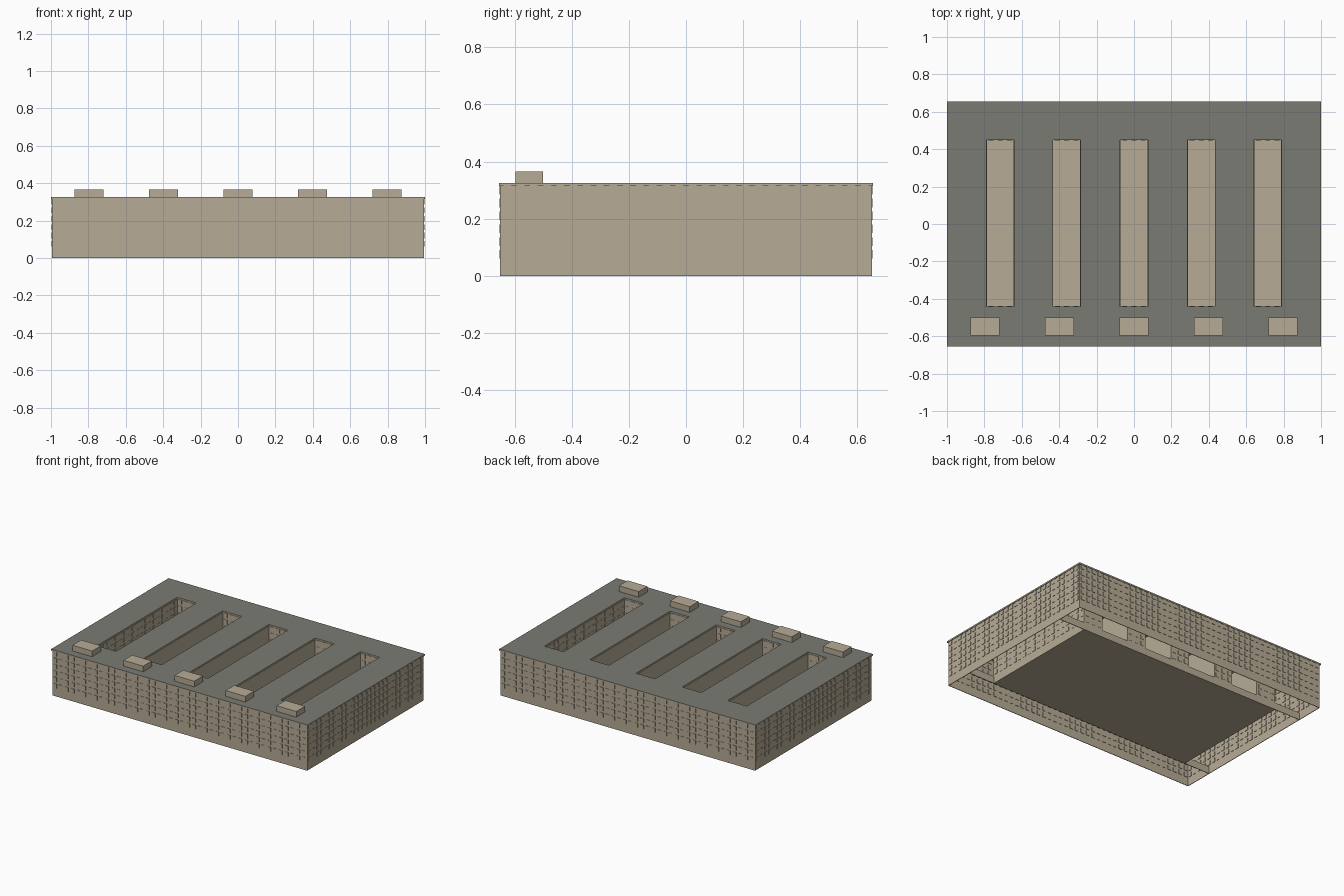
import bpy
import bmesh
from mathutils import Matrix, Vector

if "Cube" in bpy.data.objects:
    bpy.data.objects.remove(bpy.data.objects["Cube"])


def material(name, rgb):
    m = bpy.data.materials.new(name)
    m.use_nodes = True
    m.diffuse_color = (*rgb, 1)
    m.node_tree.nodes["Principled BSDF"].inputs["Base Color"].default_value = (*rgb, 1)
    return m


STONE = material("beige_stone", (0.47, 0.41, 0.305))
ROOF = material("grey_roofing", (0.195, 0.198, 0.168))

HALF_X, HALF_Y = 1.0, 0.655          # roof outline
WALL_X, WALL_Y = 0.992, 0.648        # facade planes
EAVE, TOP = 0.315, 0.325
YARDS = (-0.715, -0.36, 0.0, 0.36, 0.715)
YARD_HALF, YARD_FRONT, YARD_BACK = 0.074, -0.442, 0.45
SKIN = 0.004
FLOORS, PITCH, SILL = 6, 0.045, 0.06


def add_box(bm, low, high):
    low, high = Vector(low), Vector(high)
    size = high - low
    place = Matrix.Translation((low + high) / 2) @ Matrix.Diagonal((*size, 1))
    bmesh.ops.create_cube(bm, size=1, matrix=place)


def finish(name, bm, *mats):
    mesh = bpy.data.meshes.new(name)
    bm.to_mesh(mesh)
    bm.free()
    for m in mats:
        mesh.materials.append(m)
    obj = bpy.data.objects.new(name, mesh)
    bpy.context.collection.objects.link(obj)
    return obj


def box(name, low, high):
    bm = bmesh.new()
    add_box(bm, low, high)
    return finish(name, bm, STONE)


def wall(name, axis, plane, start, end, windows=True, proud=0.005):
    """Thin wall along an axis, with window surrounds standing proud of both sides."""
    def span(a, b, z0, z1, t):
        if axis == "x":
            return (a, plane - t, z0), (b, plane + t, z1)
        return (plane - t, a, z0), (plane + t, b, z1)

    bm = bmesh.new()
    add_box(bm, *span(start, end, 0, EAVE, SKIN / 2))
    if windows:
        count = int((end - start) / PITCH)
        step = (end - start) / count
        for i in range(count):
            mid = start + (i + 0.5) * step
            for f in range(FLOORS):
                z = SILL + f * PITCH
                add_box(bm, *span(mid - 0.013, mid + 0.013, z, z + 0.03, proud))
    return finish(name, bm, STONE)


# Outer facades
for side, label in ((-1, "front"), (1, "back")):
    wall(label + "_facade", "x", side * WALL_Y, -WALL_X, WALL_X)
for side, label in ((-1, "right"), (1, "left")):
    wall(label + "_facade", "y", side * WALL_X, -WALL_Y, WALL_Y)

# Courtyard shafts: windows on the ends and on the outermost long walls
for n, x in enumerate(YARDS):
    tag = f"courtyard_{n + 1}_"
    x0, x1 = x - YARD_HALF, x + YARD_HALF
    wall(tag + "front_wall", "x", YARD_FRONT, x0, x1, proud=0.004)
    wall(tag + "back_wall", "x", YARD_BACK, x0, x1, proud=0.004)
    wall(tag + "side_wall_a", "y", x0, YARD_FRONT, YARD_BACK, n == 0, 0.004)
    wall(tag + "side_wall_b", "y", x1, YARD_FRONT, YARD_BACK, n == len(YARDS) - 1, 0.004)

# Ground slab under the courtyards and the two low base beams beside it
reach = YARDS[-1] + YARD_HALF
box("ground_slab", (-reach, YARD_FRONT, 0), (reach, YARD_BACK, SKIN))
for y, label in ((YARD_FRONT, "front"), (YARD_BACK, "back")):
    box(label + "_base_beam", (-WALL_X, y - SKIN / 2, 0), (WALL_X, y + SKIN / 2, 0.05))

# Roof slab with courtyard openings, grey on top and stone on its edges
xs = [-HALF_X]
for x in YARDS:
    xs += [x - YARD_HALF, x + YARD_HALF]
xs.append(HALF_X)
ys = [-HALF_Y, YARD_FRONT, YARD_BACK, HALF_Y]
bm = bmesh.new()
grid = [[bm.verts.new((x, y, EAVE)) for y in ys] for x in xs]
for i in range(len(xs) - 1):
    for j in range(len(ys) - 1):
        if j == 1 and i % 2 == 1:
            continue
        bm.faces.new((grid[i][j], grid[i + 1][j], grid[i + 1][j + 1], grid[i][j + 1]))
lower = bm.faces[:]
raised = bmesh.ops.extrude_face_region(bm, geom=lower, use_keep_orig=True)["geom"]
bmesh.ops.translate(bm, vec=(0, 0, TOP - EAVE),
                    verts=[g for g in raised if isinstance(g, bmesh.types.BMVert)])
bmesh.ops.recalc_face_normals(bm, faces=bm.faces[:])
bm.normal_update()
for face in bm.faces:
    face.material_index = 1 if face.normal.z > 0.5 else 0
finish("roof", bm, STONE, ROOF)

# Rooftop stair houses along the front edge
for n in range(5):
    x = (n - 2) * 0.398
    box(f"roof_house_{n + 1}", (x - 0.077, -0.597, TOP - SKIN), (x + 0.077, -0.5, 0.365))
